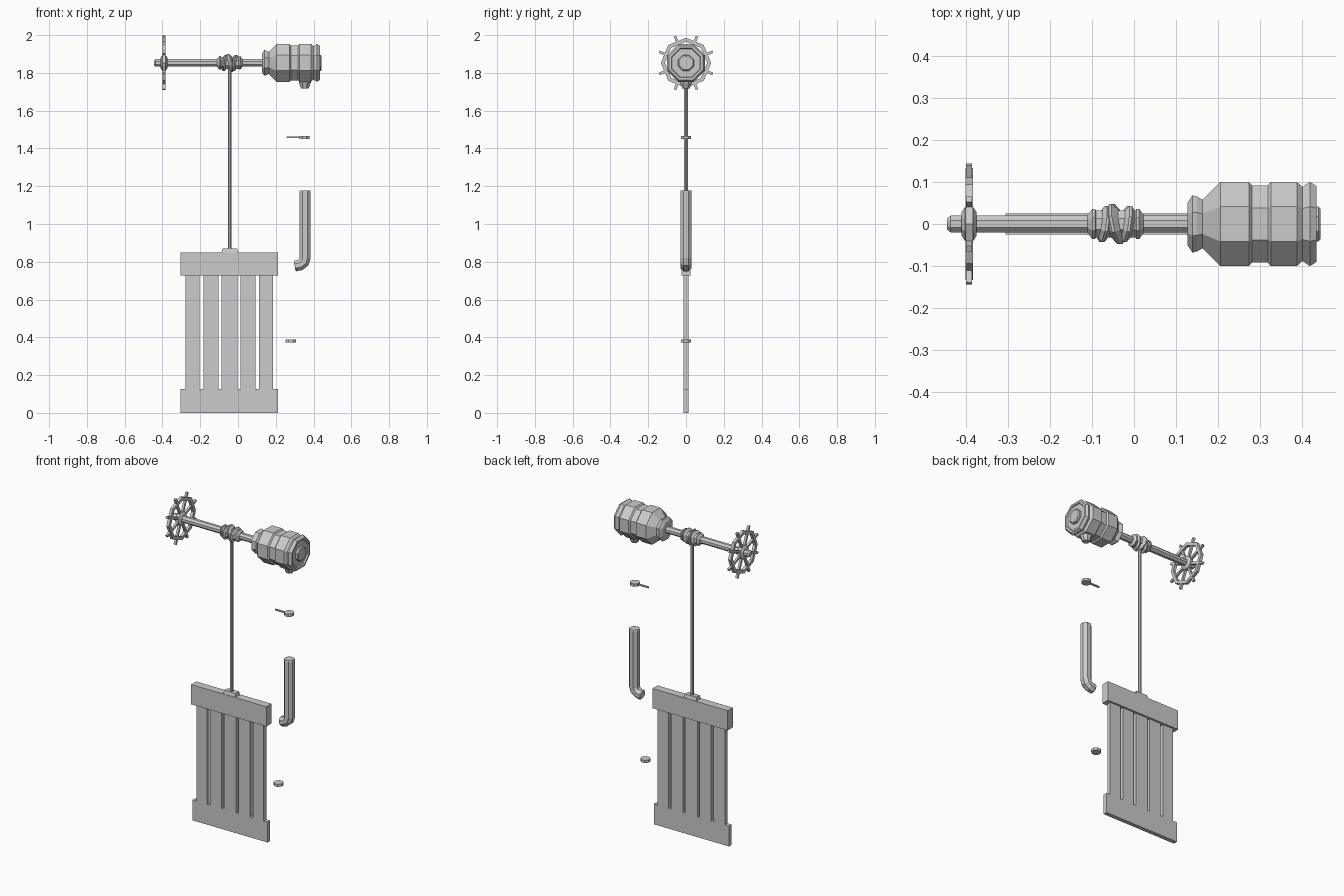
import bpy, bmesh, math
from mathutils import Vector, Matrix

if "Cube" in bpy.data.objects:
    bpy.data.objects.remove(bpy.data.objects["Cube"])

grey = bpy.data.materials.new("plain grey")
grey.diffuse_color = (0.6, 0.6, 0.6, 1)
grey.use_nodes = True
grey.node_tree.nodes["Principled BSDF"].inputs["Base Color"].default_value = grey.diffuse_color
AXIS_Z = 1.853          # height of the winch shaft


def finish(name, bm):
    bmesh.ops.recalc_face_normals(bm, faces=bm.faces)
    me = bpy.data.meshes.new(name)
    bm.to_mesh(me)
    bm.free()
    me.materials.append(grey)
    ob = bpy.data.objects.new(name, me)
    bpy.context.collection.objects.link(ob)
    return ob


def loft(bm, rings):
    """Skin a list of vertex rings and cap both ends."""
    loops = [[bm.verts.new(p) for p in r] for r in rings]
    n = len(loops[0])
    for a, b in zip(loops, loops[1:]):
        for i in range(n):
            j = (i + 1) % n
            bm.faces.new((a[i], a[j], b[j], b[i]))
    bm.faces.new(loops[0])
    bm.faces.new(loops[-1])


def ring(centre, u, v, r, n=8):
    """Polygon with flats facing u and v; r is the distance to a flat."""
    rad = r / math.cos(math.pi / n)
    return [Vector(centre) + rad * (math.cos(t) * Vector(u) + math.sin(t) * Vector(v))
            for t in ((i + 0.5) * math.tau / n for i in range(n))]


def lathe_x(name, profile, tilt=0.0):
    bm = bmesh.new()
    loft(bm, [ring((x, 0, AXIS_Z), (tilt, 1, 0), (tilt, 0, 1), r) for x, r in profile])
    return finish(name, bm)


def lathe_z(name, x, profile):
    bm = bmesh.new()
    loft(bm, [ring((x, 0, z), (1, 0, 0), (0, 1, 0), r) for z, r in profile])
    return finish(name, bm)


def add_box(bm, x0, x1, y, z0, z1, inset=0.0):
    loft(bm, [[(x0 + i, -y + i, z), (x1 - i, -y + i, z), (x1 - i, y - i, z), (x0 + i, y - i, z)]
              for z, i in ((z0, 0), (z1, inset))])


def box(name, *args):
    bm = bmesh.new()
    add_box(bm, *args)
    return finish(name, bm)


# Gate: head board, foot board and five slats
box("gate_head_board", -0.305, 0.213, 0.025, 0.727, 0.85)
box("gate_foot_board", -0.305, 0.213, 0.013, 0, 0.127)
for i, (a, b) in enumerate([(-0.278, -0.204), (-0.183, -0.103), (-0.087, -0.003),
                            (0.013, 0.093), (0.111, 0.186)]):
    box(f"gate_slat_{i + 1}", a, b, 0.013, 0.127, 0.727)
box("lift_bracket", -0.087, 0.0, 0.022, 0.85, 0.871, 0.005)

# Lifting rod
lathe_z("lifting_rod", -0.043, [(0.865, 0.0095), (1.83, 0.0095)])

# Shaft with chamfered tip
lathe_x("winch_shaft", [(-0.445, 0.012), (-0.436, 0.02), (0.14, 0.02)])

# Wound coils on the shaft, leaning alternately
lathe_x("coil_core", [(-0.105, 0.024), (-0.09, 0.032), (0.003, 0.032), (0.018, 0.024)])
for i, (x, r, tilt) in enumerate([(-0.096, 0.036, 0), (-0.07, 0.043, 0.15), (-0.043, 0.047, -0.2),
                                  (-0.017, 0.043, 0.15), (0.009, 0.036, 0)]):
    lathe_x(f"coil_{i + 1}", [(x - 0.014, r - 0.014), (x - 0.003, r), (x + 0.003, r),
                              (x + 0.014, r - 0.014)], tilt)

# Hand wheel: hub, eight-sided rim and eight spokes
WX = -0.392
lathe_x("wheel_hub", [(WX - 0.018, 0.028), (WX - 0.01, 0.04), (WX + 0.01, 0.04), (WX + 0.018, 0.028)])
bm = bmesh.new()
sections = []
for i in range(8):
    t = i * math.tau / 8
    sections.append([bm.verts.new((WX + dx, r * math.cos(t), AXIS_Z + r * math.sin(t)))
                     for dx, r in ((-0.009, 0.112), (-0.009, 0.133), (0.009, 0.133), (0.009, 0.112))])
for i in range(8):
    a, b = sections[i], sections[(i + 1) % 8]
    for k in range(4):
        m = (k + 1) % 4
        bm.faces.new((a[k], a[m], b[m], b[k]))
finish("wheel_rim", bm)
for i in range(8):
    bm = bmesh.new()
    add_box(bm, -0.007, 0.007, 0.007, 0.02, 0.153)
    turn = Matrix.Rotation((i + 0.5) * math.tau / 8, 4, 'X')
    bmesh.ops.transform(bm, matrix=Matrix.Translation((WX, 0, AXIS_Z)) @ turn, verts=bm.verts)
    finish(f"wheel_spoke_{i + 1}", bm)

# Motor drum with waist band, end lip and shallow recess
lathe_x("motor_drum", [(0.127, 0.05), (0.139, 0.068), (0.15, 0.065), (0.163, 0.058), (0.205, 0.1),
                       (0.273, 0.1), (0.28, 0.092), (0.318, 0.092), (0.325, 0.1), (0.387, 0.1),
                       (0.4, 0.088), (0.418, 0.1), (0.434, 0.09), (0.434, 0.078), (0.426, 0.074)])
lathe_x("motor_end_boss", [(0.42, 0.042), (0.438, 0.042), (0.443, 0.036)])
lathe_z("motor_outlet", 0.354, [(1.718, 0.02), (1.728, 0.024), (1.75, 0.032), (1.78, 0.032)])

# Upper valve disc with handle
lathe_z("upper_disc", 0.352, [(1.45, 0.027), (1.467, 0.027)])
box("disc_handle", 0.257, 0.33, 0.005, 1.454, 1.462)

# Bent pipe
bm = bmesh.new()
path = [(0.355, 1.178, 0, 0.027), (0.355, 1.172, 0, 0.03), (0.355, 0.82, 0, 0.03),
        (0.348, 0.797, 32, 0.03), (0.33, 0.783, 65, 0.029), (0.306, 0.778, 80, 0.029),
        (0.3, 0.777, 80, 0.025)]
loft(bm, [ring((x, 0, z), (math.cos(math.radians(d)), 0, -math.sin(math.radians(d))), (0, 1, 0), r)
          for x, z, d, r in path])
finish("bent_pipe", bm)

# Lower disc
lathe_z("lower_disc", 0.279, [(0.372, 0.027), (0.388, 0.027)])
